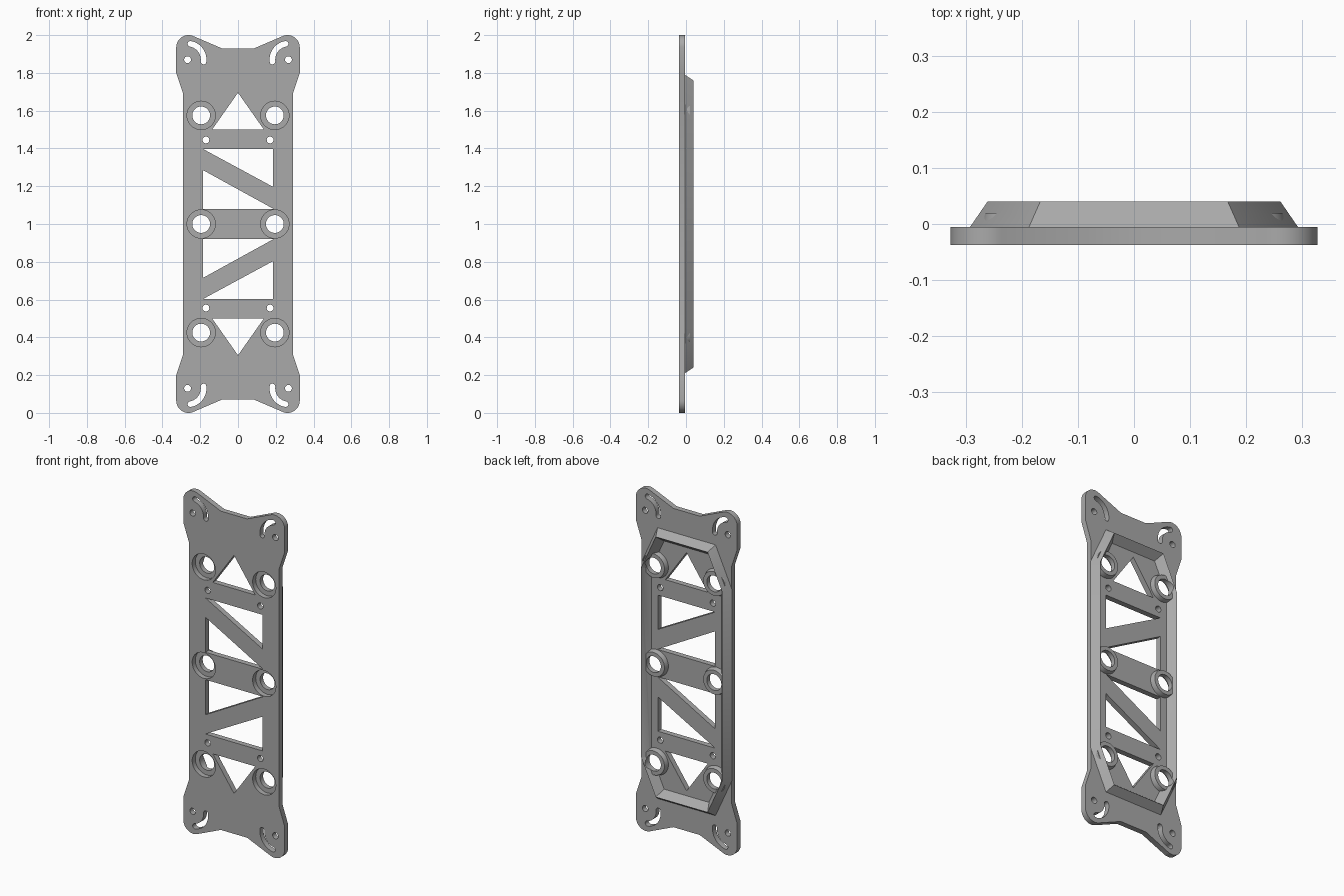
import bpy, bmesh
from math import cos, sin, pi, radians
from mathutils import Vector

cube = bpy.data.objects.get("Cube")
if cube:
    bpy.data.objects.remove(cube)

grey = bpy.data.materials.new("plain grey")
grey.use_nodes = True
grey.diffuse_color = (0.4, 0.4, 0.4, 1)
grey.node_tree.nodes["Principled BSDF"].inputs["Base Color"].default_value = (0.4, 0.4, 0.4, 1)

FRONT, BACK, CREST = -0.037, -0.005, 0.04
BORE, SEAT = 0.047, 0.075
MIRRORS = [(sx, sz) for sx in (1, -1) for sz in (1, -1)]
bosses = [(sx * 0.195, z) for sx in (1, -1) for z in (0.425, 1.0, 1.575)]


def arc(cx, cz, r, start, end, n):
    angles = [radians(start + (end - start) * i / n) for i in range(n + 1)]
    return [(cx + r * cos(a), cz + r * sin(a)) for a in angles]


def circle(cx, cz, r, n=40):
    return arc(cx, cz, r, 0, 360, n)[:-1]


def flip(points, sx, sz):
    return [(sx * x, z if sz > 0 else 2 - z) for x, z in points]


def four_way(quarter):
    """Closed loop from the upper +x quarter, listed counter-clockwise."""
    return (quarter + flip(quarter, -1, 1)[::-1]
            + flip(quarter, -1, -1) + flip(quarter, 1, -1)[::-1])


def finish(obj):
    obj.data.materials.clear()
    obj.data.materials.append(grey)
    bpy.ops.object.select_all(action='DESELECT')
    obj.select_set(True)
    bpy.context.view_layer.objects.active = obj
    bpy.ops.object.shade_smooth_by_angle(angle=radians(30))


def mesh_object(name, bm):
    bmesh.ops.recalc_face_normals(bm, faces=bm.faces[:])
    mesh = bpy.data.meshes.new(name)
    bm.to_mesh(mesh)
    bm.free()
    obj = bpy.data.objects.new(name, mesh)
    bpy.context.collection.objects.link(obj)
    return obj


def skin(bm, rings):
    """Join equal closed rings into a tube that loops back on itself."""
    rings = [[bm.verts.new(p) for p in ring] for ring in rings]
    n = len(rings[0])
    for i, ring in enumerate(rings):
        other = rings[(i + 1) % len(rings)]
        for j in range(n):
            k = (j + 1) % n
            bm.faces.new((ring[j], ring[k], other[k], other[j]))


# Plate outline with rounded ears
outline = four_way([(0.29, 1.69), (0.327, 1.8)]
                   + arc(0.262, 1.935, 0.065, 0, 114, 14) + [(0.085, 1.93)])
loops = [outline]

# Fastener holes and curved slots near the ears
slot = arc(0.267, 1.87, 0.1, 100, 187, 14)
slot += arc(0.182, 1.86, 0.015, 187, 367, 8)[1:-1]
slot += arc(0.267, 1.87, 0.07, 187, 100, 14)
slot += arc(0.252, 1.954, 0.015, -80, 100, 8)[1:-1]
for m in MIRRORS:
    loops.append(flip(circle(0.267, 1.87, 0.018, 24), *m))
    loops.append(flip(circle(0.17, 1.445, 0.018, 24), *m))
    loops.append(flip(slot, *m))

# Triangular windows between the struts
windows = [[(0, 1.695), (-0.137, 1.5), (0.137, 1.5)],
           [(-0.185, 1.397), (0.185, 1.397), (0.185, 1.197)],
           [(-0.185, 1.285), (-0.185, 1.08), (0.188, 1.08)]]
for w in windows:
    loops += [w, flip(w, 1, -1)]

# Counterbores
loops += [circle(x, z, SEAT, 48) for x, z in bosses]

curve = bpy.data.curves.new("plate_profile", 'CURVE')
curve.dimensions = '2D'
curve.fill_mode = 'BOTH'
curve.extrude = (BACK - FRONT) / 2
for loop in loops:
    spline = curve.splines.new('POLY')
    spline.points.add(len(loop) - 1)
    for point, (x, z) in zip(spline.points, loop):
        point.co = (x, z, 0, 1)
    spline.use_cyclic_u = True
source = bpy.data.objects.new("plate_profile", curve)
bpy.context.collection.objects.link(source)
bpy.context.view_layer.update()
graph = bpy.context.evaluated_depsgraph_get()
bm = bmesh.new()
bm.from_mesh(bpy.data.meshes.new_from_object(source.evaluated_get(graph)))
bpy.data.objects.remove(source)
bmesh.ops.remove_doubles(bm, verts=bm.verts[:], dist=0.0001)
for v in bm.verts:
    x, z, depth = v.co
    v.co = (x, (FRONT + BACK) / 2 - depth, z)
finish(mesh_object("plate", bm))

# Tapered ring bosses on the back
bm = bmesh.new()
section = [(BORE, BACK - 0.003), (SEAT + 0.003, BACK - 0.003),
           (SEAT + 0.003, BACK), (0.07, 0.02), (BORE, 0.02)]
for x, z in bosses:
    skin(bm, [[(px, y, pz) for px, pz in circle(x, z, r, 48)] for r, y in section])
finish(mesh_object("bosses", bm))


# Ridge frame on the back: triangular section, mitred at the corners
def inset(loop, d):
    pts = [Vector(p) for p in loop]
    result = []
    for i, p in enumerate(pts):
        a = (p - pts[i - 1]).normalized()
        b = (pts[(i + 1) % len(pts)] - p).normalized()
        na, nb = Vector((-a.y, a.x)), Vector((-b.y, b.x))
        result.append(p + (na + nb) * d / (1 + na.dot(nb)))
    return result


base = four_way([(0.292, 1.56), (0.187, 1.79)])
bm = bmesh.new()
skin(bm, [[(x, y, z) for x, z in inset(base, d)]
          for d, y in ((0, BACK), (0.031, CREST), (0.066, BACK))])
ridge = mesh_object("ridge_frame", bm)

# Clear the bores through the ridge
bm = bmesh.new()
for x, z in bosses:
    ends = [[bm.verts.new((px, y, pz)) for px, pz in circle(x, z, BORE, 48)]
            for y in (-0.1, 0.1)]
    for end in ends:
        bm.faces.new(end)
    for j in range(48):
        k = (j + 1) % 48
        bm.faces.new((ends[0][j], ends[0][k], ends[1][k], ends[1][j]))
cutter = mesh_object("bore_cutter", bm)
cutter.hide_render = True
mod = ridge.modifiers.new("bores", 'BOOLEAN')
mod.operation = 'DIFFERENCE'
mod.solver = 'EXACT'
mod.object = cutter
bpy.context.view_layer.objects.active = ridge
bpy.ops.object.modifier_apply(modifier="bores")
bpy.data.objects.remove(cutter)
finish(ridge)
